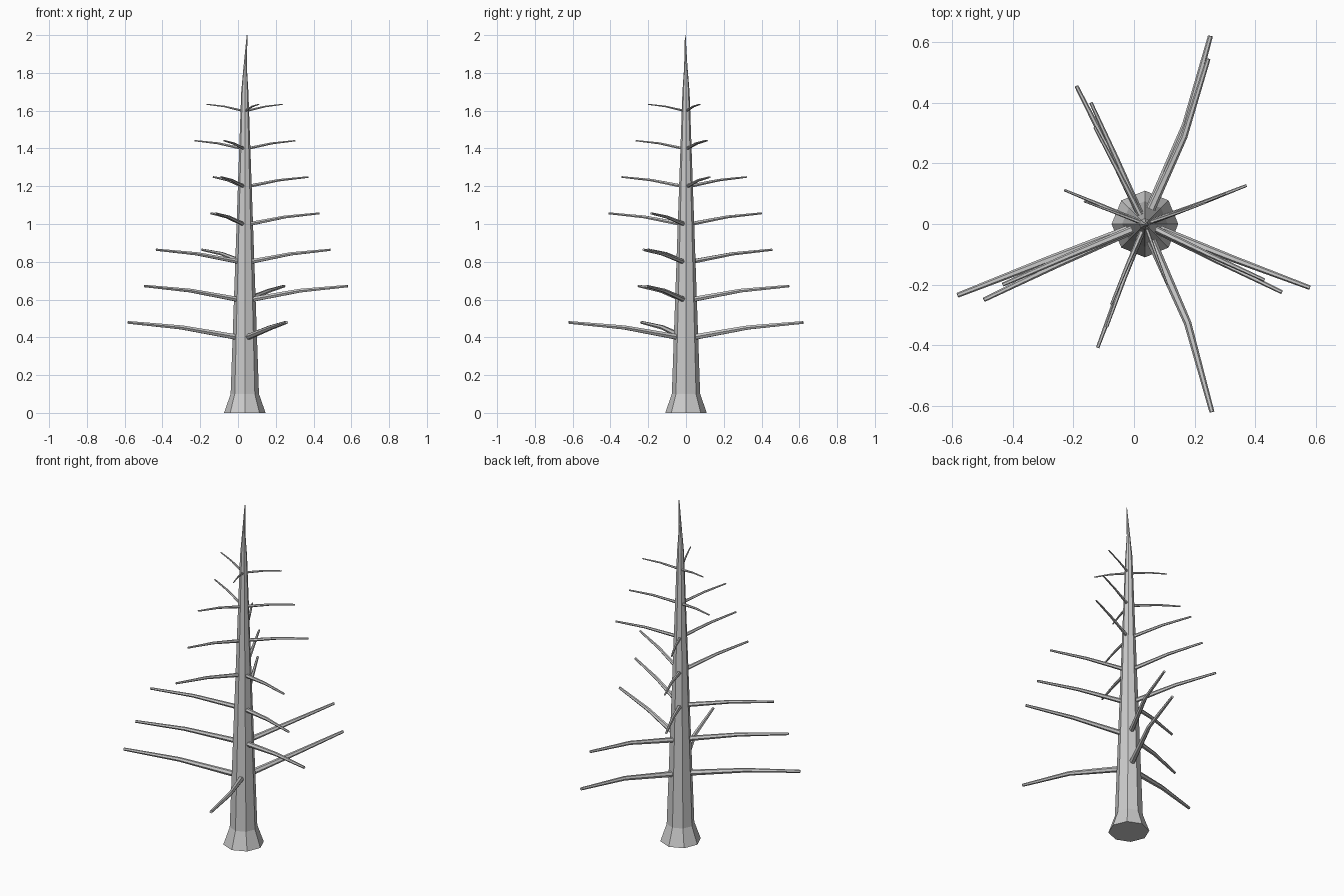
import bpy, bmesh, math
from mathutils import Vector

if "Cube" in bpy.data.objects:
    bpy.data.objects.remove(bpy.data.objects["Cube"])

AXIS_X = 0.036


def tube(name, points, radii, sides, upright=False):
    """Flat-faced tapered tube through points, capped at both ends."""
    pts = [Vector(p) for p in points]
    bm = bmesh.new()
    rings = []
    for i, (p, r) in enumerate(zip(pts, radii)):
        d = (pts[min(i + 1, len(pts) - 1)] - pts[max(i - 1, 0)]).normalized()
        if upright:
            u, v = Vector((1, 0, 0)), Vector((0, 1, 0))
        else:
            u = Vector((0, 0, 1)).cross(d).normalized()
            v = d.cross(u)
        rings.append([bm.verts.new(p + r * (math.cos(a) * u + math.sin(a) * v))
                      for a in (2 * math.pi * k / sides for k in range(sides))])
    for lo, hi in zip(rings, rings[1:]):
        for k in range(sides):
            n = (k + 1) % sides
            bm.faces.new((lo[k], lo[n], hi[n], hi[k]))
    bm.faces.new(rings[0][::-1])
    bm.faces.new(rings[-1])
    bmesh.ops.recalc_face_normals(bm, faces=bm.faces)
    me = bpy.data.meshes.new(name)
    bm.to_mesh(me)
    bm.free()
    ob = bpy.data.objects.new(name, me)
    bpy.context.collection.objects.link(ob)
    return ob


# Trunk: flared foot, long taper, slightly leaning tip
tube("trunk",
     [(AXIS_X, 0, 0), (AXIS_X, 0, 0.1), (AXIS_X, 0, 1.7),
      (AXIS_X + 0.002, -0.001, 1.83), (AXIS_X + 0.012, -0.004, 2.0)],
     [0.11, 0.075, 0.019, 0.009, 0.002], 8, upright=True)

# Branch tips (x, y) for each tier, bottom to top
tiers = [
    [(-0.582, -0.235), (0.257, -0.62), (0.252, 0.62)],
    [(-0.495, -0.25), (0.58, -0.21), (0.245, 0.545)],
    [(-0.433, -0.20), (-0.19, 0.455), (0.488, -0.225)],
    [(-0.12, -0.408), (-0.142, 0.40), (0.43, -0.185)],
    [(-0.09, -0.34), (-0.13, 0.32), (0.371, 0.127)],
    [(-0.075, -0.265), (-0.23, 0.112), (0.302, 0.10)],
    [(0.11, -0.20), (-0.165, 0.075), (0.236, 0.07)],
]
# Sideways elbow drift of the few visibly crooked branches
drift = {(0, 1): 0.035, (0, 2): -0.03, (1, 2): -0.03}
for t, tips in enumerate(tiers):
    z = 0.4 + 0.2 * t
    thick = 0.0165 - 0.0017 * t
    start = 0.6 * (0.064 - 0.0068 * t)
    for b, (x, y) in enumerate(tips):
        flat = Vector((x - AXIS_X, y, 0))
        length = flat.length
        d = flat / length
        side = Vector((-d.y, d.x, 0)) * length * drift.get((t, b), -0.004)
        base = Vector((AXIS_X, 0, z))
        rise = 0.012 + 0.102 * length
        tube(f"branch_{t + 1}_{b + 1}",
             [base + d * start,
              base + d * length * 0.54 + side + Vector((0, 0, rise * 0.66)),
              base + flat + Vector((0, 0, rise))],
             [thick, thick * 0.75, thick * 0.5], 6)
